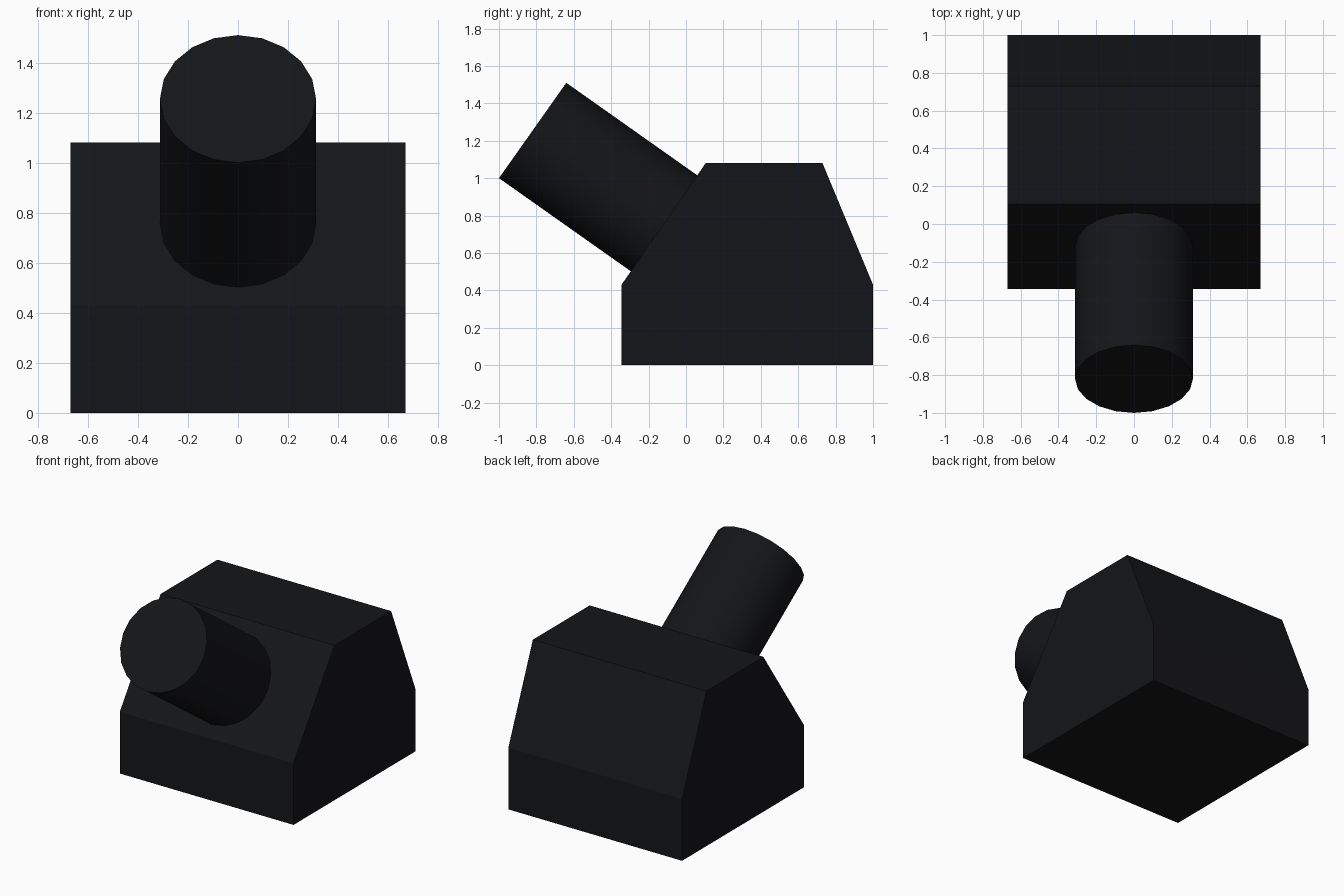
import bpy, bmesh, math
from mathutils import Vector

if "Cube" in bpy.data.objects:
    bpy.data.objects.remove(bpy.data.objects["Cube"])

dark = bpy.data.materials.new("near_black")
dark.diffuse_color = (0.007, 0.0075, 0.009, 1)
dark.use_nodes = True
dark.node_tree.nodes["Principled BSDF"].inputs["Base Color"].default_value = dark.diffuse_color

# housing: side profile (y, z) extruded across x
HALF_WIDTH = 0.67
profile = [(-0.345, 0), (1, 0), (1, 0.43), (0.73, 1.08), (0.105, 1.08), (-0.345, 0.43)]
bm = bmesh.new()
face = bm.faces.new([bm.verts.new((-HALF_WIDTH, y, z)) for y, z in profile])
ext = bmesh.ops.extrude_face_region(bm, geom=[face])
moved = [g for g in ext["geom"] if isinstance(g, bmesh.types.BMVert)]
bmesh.ops.translate(bm, verts=moved, vec=(2 * HALF_WIDTH, 0, 0))
bmesh.ops.recalc_face_normals(bm, faces=bm.faces)
mesh = bpy.data.meshes.new("housing")
bm.to_mesh(mesh)
bm.free()
housing = bpy.data.objects.new("housing", mesh)
bpy.context.collection.objects.link(housing)
mesh.materials.append(dark)

# barrel: tilted cylinder running from its free end into the sloped front
tip = Vector((0, -0.82, 1.255))
axis = Vector((0, 0.817, -0.577)).normalized()
length = 0.87
bpy.ops.mesh.primitive_cylinder_add(
    vertices=20, radius=0.312, depth=length, location=tip + axis * length / 2,
    rotation=(math.atan2(-axis.y, axis.z), 0, 0))
barrel = bpy.context.object
barrel.name = "barrel"
barrel.data.materials.append(dark)
bpy.ops.object.shade_smooth_by_angle(angle=math.radians(30))
